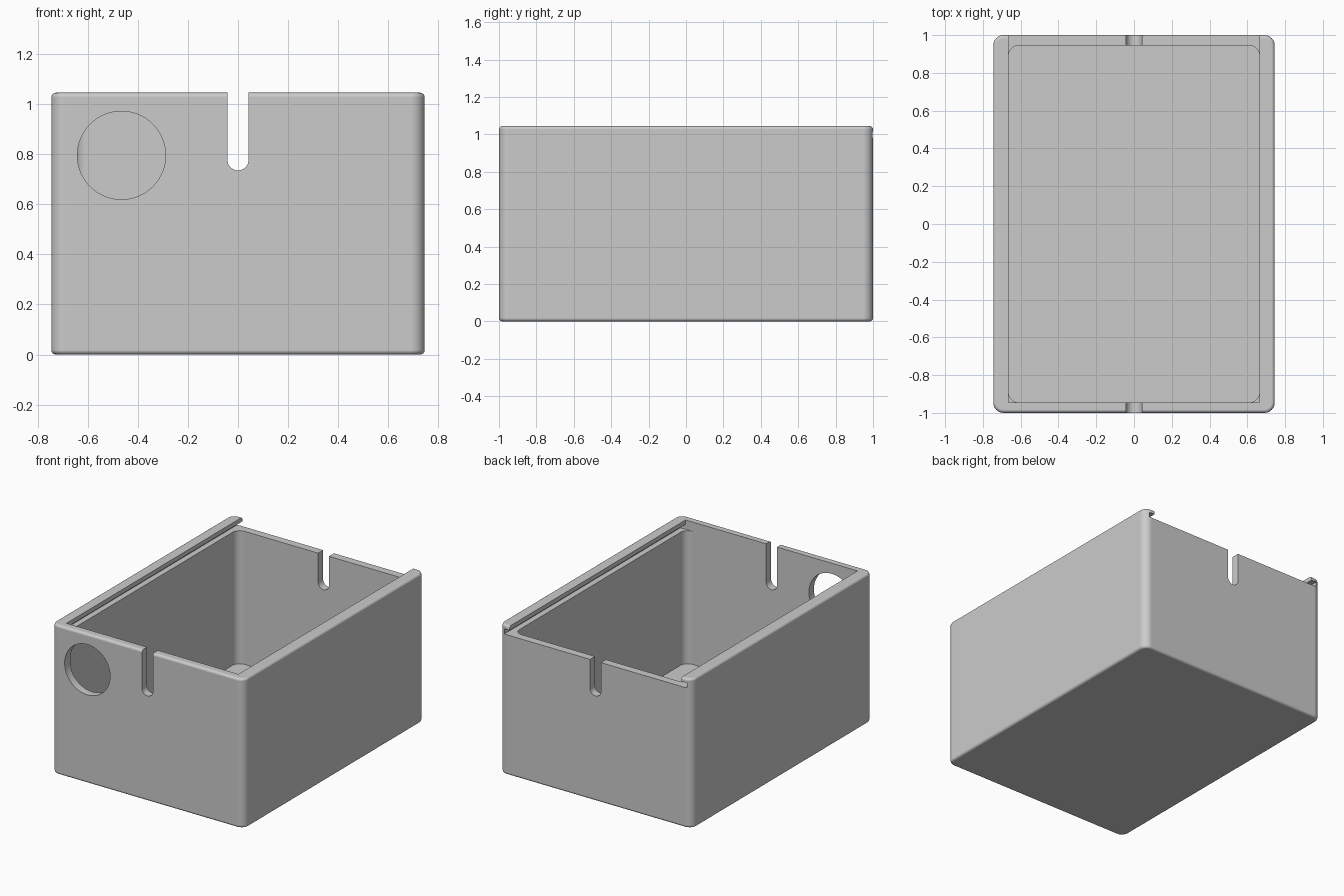
import bpy, bmesh
from math import pi, cos, sin, radians

cube = bpy.data.objects.get("Cube")
if cube:
    bpy.data.objects.remove(cube, do_unlink=True)

W, D, H = 0.745, 1.0, 1.045        # outer half width, half depth, height
IN_X, IN_Y = 0.665, 0.945          # cavity half sizes
FLOOR, LEDGE, LIP = 0.05, 0.98, 1.015


def finish(name, bm):
    bmesh.ops.recalc_face_normals(bm, faces=bm.faces)
    mesh = bpy.data.meshes.new(name)
    bm.to_mesh(mesh)
    bm.free()
    obj = bpy.data.objects.new(name, mesh)
    bpy.context.collection.objects.link(obj)
    return obj


def rounded_box(name, hx, hy, z0, z1, radius, fillet=0):
    """Box with rounded upright corners and optional rounded rims."""
    bm = bmesh.new()
    bmesh.ops.create_cube(bm, size=2)
    for v in bm.verts:
        v.co = (v.co.x * hx, v.co.y * hy, z1 if v.co.z > 0 else z0)
    upright = [e for e in bm.edges if abs(e.verts[0].co.z - e.verts[1].co.z) > 0.1]
    bmesh.ops.bevel(bm, geom=upright, offset=radius, offset_type='OFFSET',
                    segments=8, profile=0.5, affect='EDGES')
    if fillet:
        rims = [e for e in bm.edges if abs(e.verts[0].co.z - e.verts[1].co.z) < 1e-4]
        bmesh.ops.bevel(bm, geom=rims, offset=fillet, offset_type='OFFSET',
                        segments=4, profile=0.5, affect='EDGES')
    return finish(name, bm)


def prism(name, outline, y0, y1):
    """Extrude an x-z outline along y."""
    bm = bmesh.new()
    face = bm.faces.new([bm.verts.new((x, y0, z)) for x, z in outline])
    new = bmesh.ops.extrude_face_region(bm, geom=[face])["geom"]
    for v in new:
        if isinstance(v, bmesh.types.BMVert):
            v.co.y = y1
    return finish(name, bm)


def arc(cx, cz, r, start, end, n):
    return [(cx + r * cos(start + (end - start) * i / n),
             cz + r * sin(start + (end - start) * i / n)) for i in range(n + 1)]


# Outer shell
box = rounded_box("open_box", W, D, 0, H, 0.055, 0.018)

# Inner cavity
cavity = rounded_box("cavity_cutter", IN_X, IN_Y, FLOOR, 1.0, 0.055)

# Sliding lid channel, open at the back, with a groove under each side lip
half = [(0.705, LEDGE), (0.705, LIP), (IN_X, LIP), (IN_X, 1.2)]
channel = prism("lid_channel_cutter",
                half + [(-x, z) for x, z in reversed(half)], -IN_Y, 1.1)

# Round-bottomed slots through the front and back walls
slot = prism("slot_cutter",
             arc(0, 0.777, 0.042, pi, 2 * pi, 16) + [(0.042, 1.2), (-0.042, 1.2)],
             -1.1, 1.1)

# Round opening in the front wall
hole = prism("round_hole_cutter", arc(-0.465, 0.795, 0.176, 0, 2 * pi, 64)[:-1],
             -1.1, -0.6)

cutters = [cavity, channel, slot, hole]
for c in cutters:
    mod = box.modifiers.new(c.name, 'BOOLEAN')
    mod.operation = 'DIFFERENCE'
    mod.solver = 'EXACT'
    mod.object = c

# Bake the cuts and drop the cutters
bpy.context.view_layer.update()
cut = bpy.data.meshes.new_from_object(
    box.evaluated_get(bpy.context.evaluated_depsgraph_get()))
box.modifiers.clear()
box.data = cut
for c in cutters:
    bpy.data.objects.remove(c, do_unlink=True)

# Plain grey plastic
grey = bpy.data.materials.new("grey_plastic")
grey.use_nodes = True
colour = (0.6, 0.6, 0.6, 1)
grey.diffuse_color = colour
grey.node_tree.nodes["Principled BSDF"].inputs["Base Color"].default_value = colour
box.data.materials.clear()
box.data.materials.append(grey)

# Smooth fillets, crisp cut edges
bpy.ops.object.select_all(action='DESELECT')
box.select_set(True)
bpy.context.view_layer.objects.active = box
bpy.ops.object.shade_smooth_by_angle(angle=radians(35))
normals = box.modifiers.new("flat_walls", 'WEIGHTED_NORMAL')
normals.keep_sharp = True
